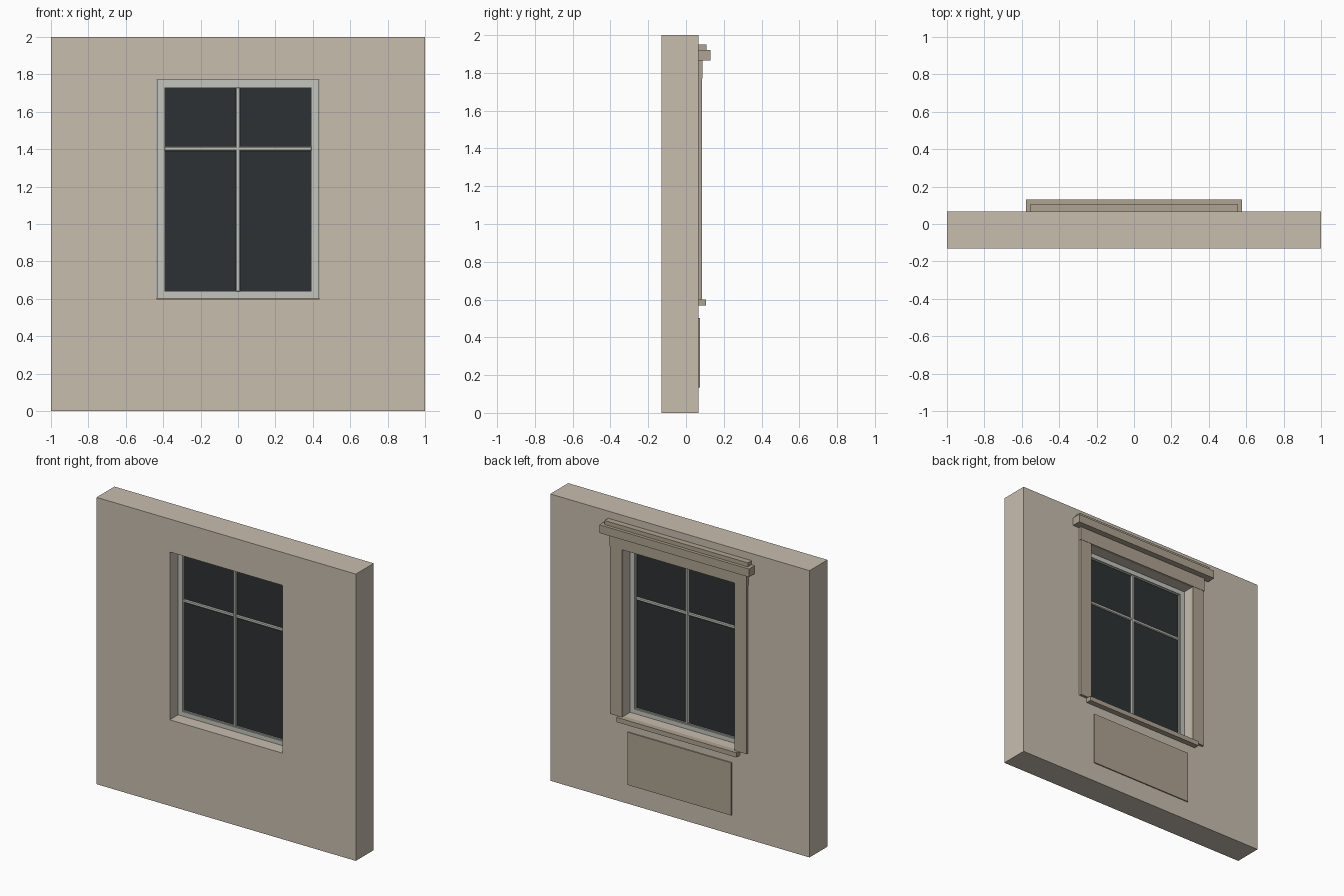
import bpy, bmesh

if "Cube" in bpy.data.objects:
    bpy.data.objects.remove(bpy.data.objects["Cube"])


def material(name, rgb):
    m = bpy.data.materials.new(name)
    m.diffuse_color = (*rgb, 1)
    m.use_nodes = True
    m.node_tree.nodes["Principled BSDF"].inputs["Base Color"].default_value = m.diffuse_color
    return m


stone = material("stone", (0.58, 0.515, 0.43))
trim = material("trim", (0.43, 0.37, 0.285))
paint = material("paint", (0.56, 0.56, 0.51))
dark = material("dark_glass", (0.027, 0.031, 0.034))


def finish(name, bm, mat, bevel=0):
    bmesh.ops.recalc_face_normals(bm, faces=bm.faces)
    me = bpy.data.meshes.new(name)
    bm.to_mesh(me)
    bm.free()
    ob = bpy.data.objects.new(name, me)
    bpy.context.collection.objects.link(ob)
    me.materials.append(mat)
    if bevel:
        mod = ob.modifiers.new("bevel", 'BEVEL')
        mod.width = bevel
        mod.segments = 1
    return ob


def box(name, x, y, z, mat, bevel=0):
    bm = bmesh.new()
    bmesh.ops.create_cube(bm, size=1)
    for v in bm.verts:
        v.co = [r[0] if c < 0 else r[1] for r, c in zip((x, y, z), v.co)]
    return finish(name, bm, mat, bevel)


def ring(name, outer, inner, y, mat):
    """Rectangular frame: outer and inner are (half width, bottom, top)."""
    bm = bmesh.new()
    loops = []
    for (w, z0, z1), d in ((outer, y[0]), (inner, y[0]), (inner, y[1]), (outer, y[1])):
        loops.append([bm.verts.new((px, d, pz)) for px, pz in
                      ((-w, z0), (w, z0), (w, z1), (-w, z1))])
    for k in range(4):
        a, b = loops[k], loops[(k + 1) % 4]
        for i in range(4):
            j = (i + 1) % 4
            bm.faces.new((a[i], a[j], b[j], b[i]))
    return finish(name, bm, mat)


BACK = 0.067

# wall with window opening
ring("wall", (1, 0, 2), (0.435, 0.6, 1.77), (-0.13, BACK), stone)

# window frame, inner sash lip, glass and glazing bars
ring("window_frame", (0.434, 0.601, 1.769), (0.4, 0.632, 1.737), (-0.04, -0.005), paint)
ring("sash_lip", (0.4, 0.632, 1.737), (0.393, 0.639, 1.73), (-0.033, -0.012), paint)
box("glass", (-0.4, 0.4), (-0.026, -0.019), (0.632, 1.737), dark)
box("vertical_bar", (-0.012, 0.012), (-0.036, -0.009), (0.636, 1.733), paint, 0.005)
box("horizontal_bar", (-0.396, 0.396), (-0.034, -0.011), (1.391, 1.414), paint, 0.005)

# casing around the opening
for side, s in (("left", -1), ("right", 1)):
    box("casing_" + side, sorted((s * 0.435, s * 0.525)), (BACK, 0.085), (0.6, 1.77), trim)
box("casing_head", (-0.528, 0.528), (BACK, 0.087), (1.77, 1.865), trim)

# cornice, cap, sill and apron panel
box("cornice", (-0.577, 0.577), (BACK, 0.13), (1.865, 1.922), trim)
box("cornice_cap", (-0.553, 0.553), (BACK, 0.108), (1.922, 1.95), trim)
box("sill", (-0.462, 0.462), (BACK, 0.106), (0.568, 0.601), trim)
box("apron_panel", (-0.4, 0.4), (BACK, 0.075), (0.135, 0.502), trim)
